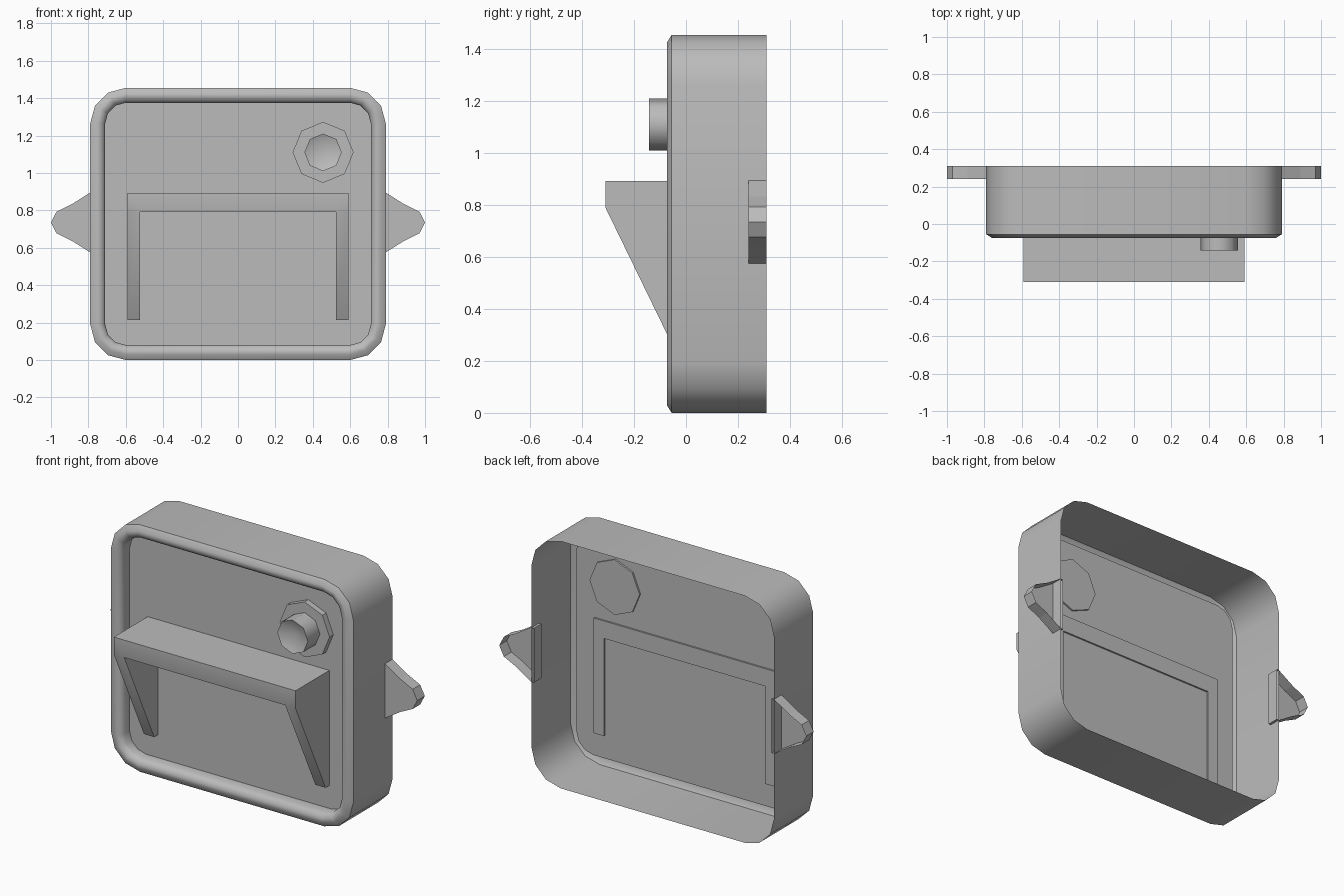
import bpy
import bmesh
from math import sin, cos, radians

cube = bpy.data.objects.get("Cube")
if cube:
    bpy.data.objects.remove(cube, do_unlink=True)

# Single flat colour
grey = bpy.data.materials.new("plain grey")
grey.use_nodes = True
colour = (0.5, 0.5, 0.5, 1)
grey.diffuse_color = colour
grey.node_tree.nodes["Principled BSDF"].inputs["Base Color"].default_value = colour


def finish(name, bm, angle=None):
    mesh = bpy.data.meshes.new(name)
    bm.to_mesh(mesh)
    bm.free()
    mesh.materials.append(grey)
    obj = bpy.data.objects.new(name, mesh)
    bpy.context.collection.objects.link(obj)
    if angle:
        bpy.ops.object.select_all(action="DESELECT")
        obj.select_set(True)
        bpy.context.view_layer.objects.active = obj
        bpy.ops.object.shade_smooth_by_angle(angle=radians(angle))
    return obj


def loft(name, rings, back=False, front=True, dish=None, angle=None):
    """Join (outline, y) rings from back to front; outlines run anticlockwise in x, z."""
    bm = bmesh.new()
    loops = [[bm.verts.new((x, y, z)) for x, z in outline] for outline, y in rings]
    for a, b in zip(loops, loops[1:]):
        for i in range(len(a)):
            j = (i + 1) % len(a)
            bm.faces.new((a[i], a[j], b[j], b[i]))
    if back:
        bm.faces.new(loops[0][::-1])
    if dish:
        tip = bm.verts.new(dish)
        for i, v in enumerate(loops[-1]):
            bm.faces.new((v, loops[-1][(i + 1) % len(loops[-1])], tip))
    elif front:
        bm.faces.new(loops[-1])
    return finish(name, bm, angle)


# Casing: rounded square tray, open at the back, with a raised front rim
def rounded(inset):
    points = []
    for start, (cx, cz) in enumerate([(0.6, 1.265), (-0.6, 1.265), (-0.6, 0.19), (0.6, 0.19)]):
        for step in range(4):
            t = radians(90 * start + 30 * step)
            points.append((cx + (0.19 - inset) * cos(t), cz + (0.19 - inset) * sin(t)))
    return points


rim = [(0, 0.31), (0, -0.055), (0.03, -0.074), (0.05, -0.074),
       (0.07, -0.062), (0.08, -0.045), (0.08, 0.005)]
loft("casing", [(rounded(inset), y) for inset, y in rim], angle=35)


# Knob and its eight-sided base
def octagon(radius):
    return [(0.455 + radius * cos(radians(45 * i)), 1.11 + radius * sin(radians(45 * i)))
            for i in range(8)]


loft("knob_base", [(octagon(0.163), 0.015), (octagon(0.163), -0.03)], back=True)
loft("knob", [(octagon(0.1), -0.03), (octagon(0.1), -0.142)],
     dish=(0.455, -0.1, 1.11), angle=50)

# Side tabs: hollow, open at the back
half = [(0.775, 0.575), (0.79, 0.575), (0.89, 0.638), (0.97, 0.677), (1.0, 0.735)]
tab = half + [(x, 1.47 - z) for x, z in half[-2::-1]]
loft("left_tab", [(tab, 0.31), (tab, 0.24)])
mirrored = [(-x, z) for x, z in reversed(tab)]
loft("right_tab", [(mirrored, 0.31), (mirrored, 0.24)])

# Bracket: deep top bar on two tapering legs
outer, inner, low, mid, top = 0.592, 0.525, 0.215, 0.79, 0.893
arch = [(-outer, low), (-outer, mid), (-outer, top), (outer, top), (outer, mid),
        (outer, low), (inner, low), (inner, mid), (-inner, mid), (-inner, low)]
bm = bmesh.new()
front = [bm.verts.new((x, -0.03 if z == low else -0.31, z)) for x, z in arch]
rear = [bm.verts.new((x, 0.015, z)) for x, z in arch]
for side in (front, rear):
    for face in ((1, 2, 3, 4, 7, 8), (0, 1, 8, 9), (4, 5, 6, 7)):
        bm.faces.new([side[i] for i in face])
for i in range(len(arch)):
    j = (i + 1) % len(arch)
    bm.faces.new((front[i], front[j], rear[j], rear[i]))
bmesh.ops.recalc_face_normals(bm, faces=bm.faces)
finish("bracket", bm, 35)
